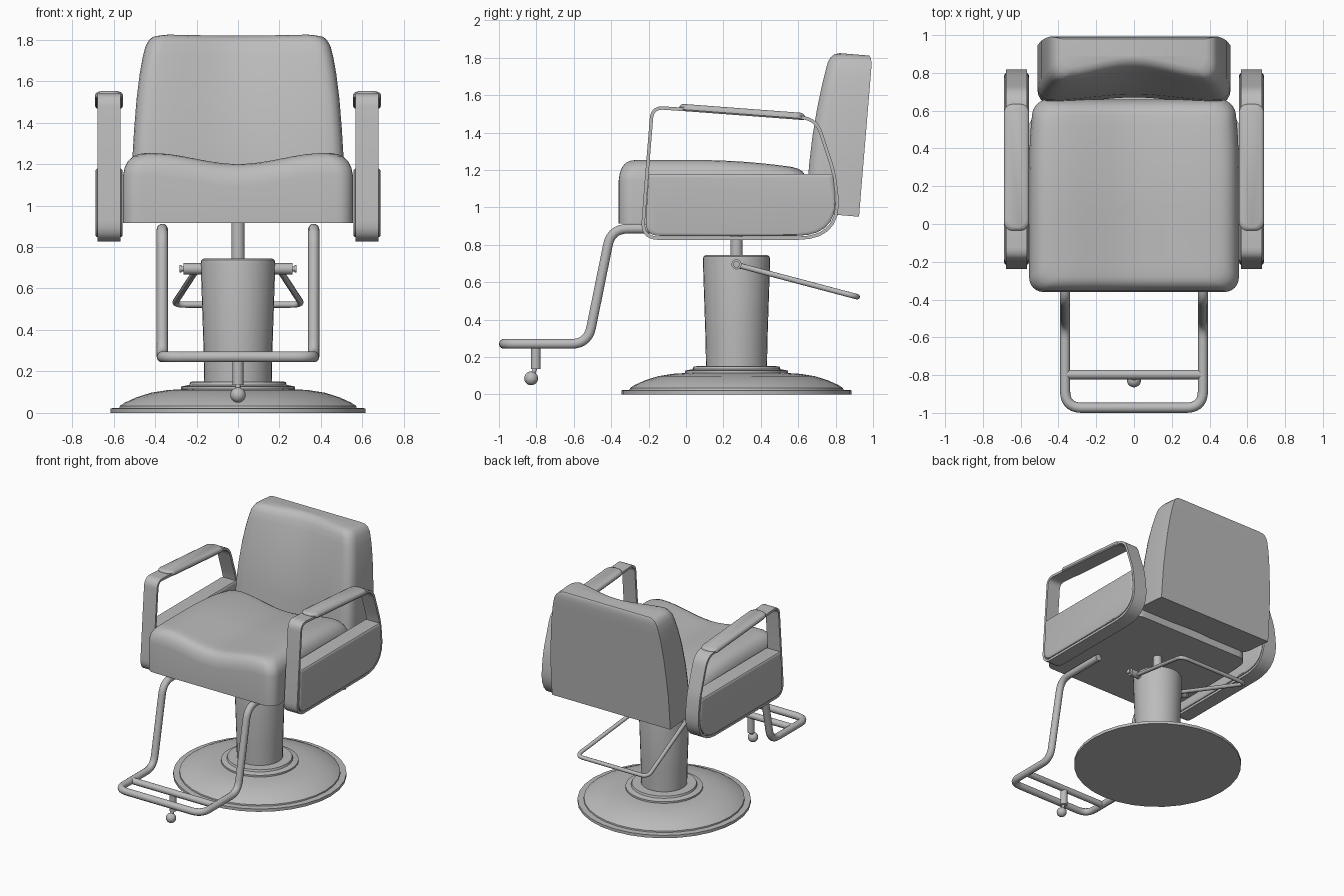
import bpy, bmesh, math
from mathutils import Vector

cube = bpy.data.objects.get("Cube")
if cube:
    bpy.data.objects.remove(cube, do_unlink=True)

grey = bpy.data.materials.new("plain_grey")
grey.use_nodes = True
COLOR = (0.5, 0.5, 0.5, 1)
grey.diffuse_color = COLOR
grey.node_tree.nodes["Principled BSDF"].inputs["Base Color"].default_value = COLOR


def finish(ob, angle=35):
    """Material and smooth shading with sharp creases."""
    ob.data.materials.clear()
    ob.data.materials.append(grey)
    bpy.ops.object.select_all(action='DESELECT')
    ob.select_set(True)
    bpy.context.view_layer.objects.active = ob
    bpy.ops.object.shade_smooth_by_angle(angle=math.radians(angle))
    return ob


def loft(name, rings, closed=False, angle=35):
    """Skin a list of equal-length rings; cap the ends unless closed."""
    bm = bmesh.new()
    vs = [[bm.verts.new(p) for p in r] for r in rings]
    n = len(vs[0])
    for i in range(len(vs) if closed else len(vs) - 1):
        a, b = vs[i], vs[(i + 1) % len(vs)]
        for j in range(n):
            k = (j + 1) % n
            bm.faces.new((a[j], a[k], b[k], b[j]))
    if not closed:
        bm.faces.new(vs[0])
        bm.faces.new(vs[-1])
    bmesh.ops.recalc_face_normals(bm, faces=bm.faces)
    me = bpy.data.meshes.new(name)
    bm.to_mesh(me)
    bm.free()
    ob = bpy.data.objects.new(name, me)
    bpy.context.collection.objects.link(ob)
    return finish(ob, angle)


def lathe(name, profile, x=0, y=0, seg=32, axis='Z', sign=1):
    """Turn (radius, distance) pairs around z, or around x through z = 0.695."""
    rings = []
    for r, h in profile:
        ring = []
        for i in range(seg):
            c, s = (f(2 * math.pi * i / seg) * r for f in (math.cos, math.sin))
            ring.append((x + c, y + s, h) if axis == 'Z' else (sign * h, y + c, 0.695 + s))
        rings.append(ring)
    return loft(name, rings)


def fillet(corners, closed=False, steps=7):
    """Round each corner (point, tangent length) of a path."""
    pts, n = [], len(corners)
    for i, (p, t) in enumerate(corners):
        p = Vector(p)
        if t == 0 or (not closed and i in (0, n - 1)):
            pts.append(p)
            continue
        a = p + (Vector(corners[i - 1][0]) - p).normalized() * t
        b = p + (Vector(corners[(i + 1) % n][0]) - p).normalized() * t
        for k in range(steps + 1):
            u = k / steps
            pts.append(a * (1 - u) ** 2 + p * 2 * u * (1 - u) + b * u * u)
    return pts


def tube(name, corners, radius):
    """Round bar along a filleted path."""
    pts = fillet(corners)
    cu = bpy.data.curves.new(name, 'CURVE')
    cu.dimensions = '3D'
    cu.bevel_depth = radius
    cu.bevel_resolution = 3
    cu.use_fill_caps = True
    sp = cu.splines.new('POLY')
    sp.points.add(len(pts) - 1)
    for q, p in zip(sp.points, pts):
        q.co = (*p, 1)
    ob = bpy.data.objects.new(name, cu)
    bpy.context.collection.objects.link(ob)
    bpy.ops.object.select_all(action='DESELECT')
    ob.select_set(True)
    bpy.context.view_layer.objects.active = ob
    bpy.ops.object.convert(target='MESH')
    return finish(bpy.context.view_layer.objects.active, 45)


def rrect(hx, hy, r, corner=6, edge=14):
    """Rounded rectangle with subdivided edges, centred on the origin."""
    arcs = []
    for q, (sx, sy) in enumerate(((1, 1), (-1, 1), (-1, -1), (1, -1))):
        for k in range(corner + 1):
            a = math.pi / 2 * (q + k / corner)
            arcs.append(Vector((sx * (hx - r) + r * math.cos(a), sy * (hy - r) + r * math.sin(a))))
    out = []
    for i, p in enumerate(arcs):
        out.append(p)
        if i % (corner + 1) == corner:
            nxt = arcs[(i + 1) % len(arcs)]
            out += [p.lerp(nxt, k / edge) for k in range(1, edge)]
    return out


# Pedestal: stepped dome, tapering column and lift post
PY = 0.27
lathe("base_plate", [(0.615, 0), (0.615, 0.022), (0.57, 0.024)], y=PY)
lathe("base_dome", [(0.572, 0.02), (0.57, 0.034), (0.545, 0.05), (0.49, 0.075), (0.42, 0.097),
                    (0.34, 0.11), (0.26, 0.115)], y=PY)
lathe("base_collar", [(0.275, 0.11), (0.275, 0.127), (0.235, 0.135), (0.23, 0.15), (0.16, 0.152)], y=PY)
lathe("column", [(0.163, 0.14), (0.166, 0.3), (0.18, 0.72), (0.177, 0.737), (0.165, 0.745)], y=PY)
lathe("lift_post", [(0.032, 0.74), (0.032, 0.92)], y=PY, seg=20)

# Seat cushion: saddle-shaped top with soft edges
SY = 0.15


def seat_top(x, y):
    z = 1.2 + 0.053 * (0.5 - 0.5 * math.cos(math.pi * min(abs(x) / 0.42, 1)))
    return z - 0.05 * (max(y - 0.05, 0) / 0.6) ** 2


def seat_ring(inset, drop, scale=1.0):
    ring = []
    for p in rrect(0.555 - inset, 0.51 - inset * 0.75, 0.075):
        x, y = p.x * scale, p.y * scale + SY
        x *= 1 - 0.05 * max(0, (y - 0.2) / 0.46) ** 3
        ring.append((x, y, 0.915 if drop is None else seat_top(x, y) - drop))
    return ring


rings = [seat_ring(0, None), seat_ring(0, 0.11), seat_ring(0.008, 0.07), seat_ring(0.025, 0.038),
         seat_ring(0.05, 0.015), seat_ring(0.08, 0.004)]
rings += [seat_ring(0.11, 0, s) for s in (1, 0.88, 0.75, 0.62, 0.5, 0.38, 0.25, 0.12, 0.02)]
loft("seat", rings)

# Backrest: leaning, sides curving inward to the top, hollowed front


def back_ring(z, half, depth, hollow, inset=0.0):
    w = half - inset
    pts = [(-w, 0.925 - inset), (w, 0.925 - inset)]
    front = 0.925 - depth + inset
    pts += [(w, front + 0.07), (w - 0.006, front + 0.04), (w - 0.022, front + 0.014), (w - 0.05, front)]
    for k in range(1, 24):
        x = (w - 0.05) * (1 - k / 12)
        pts.append((x, front + hollow * (0.5 + 0.5 * math.cos(math.pi * min(abs(x) / 0.42, 1)))))
    pts += [(-x, y) for x, y in reversed(pts[2:6])]
    return [(x, y + 0.083 * (z - 0.95), z - 0.083 * (y - 0.925)) for x, y in pts]


loft("backrest", [
    back_ring(0.95, 0.512, 0.285, 0.03), back_ring(1.2, 0.51, 0.288, 0.03),
    back_ring(1.35, 0.501, 0.283, 0.036), back_ring(1.5, 0.489, 0.271, 0.045),
    back_ring(1.62, 0.474, 0.256, 0.053), back_ring(1.7, 0.46, 0.244, 0.06),
    back_ring(1.755, 0.446, 0.234, 0.064), back_ring(1.785, 0.434, 0.224, 0.066, 0.004),
    back_ring(1.802, 0.42, 0.21, 0.066, 0.009), back_ring(1.81, 0.395, 0.19, 0.06, 0.017)])

# Arms: flat band loop, side panel and pad
band_path = fillet([((-0.18, 1.535), 0.06), ((0.695, 1.475), 0.08), ((0.79, 1.19), 0.06),
                    ((0.835, 0.835), 0.24), ((-0.235, 0.835), 0.09), ((-0.215, 1.1), 0.1)], closed=True)
panel_path = fillet([((-0.2, 1.178), 0.012), ((0.785, 1.178), 0.012), ((0.822, 0.848), 0.23),
                     ((-0.22, 0.848), 0.08)], closed=True)
PANEL_MID = Vector((0.3, 1.01))
AX = 0.622

for side, s in (("left", 1), ("right", -1)):
    rings = []
    for i, p in enumerate(band_path):
        d = (band_path[(i + 1) % len(band_path)] - band_path[i - 1]).normalized()
        nrm = Vector((-d.y, d.x)) * 0.009
        rings.append([(s * (AX + w), *(p + nrm * k))
                      for w, k in ((-0.056, -1), (0.056, -1), (0.056, 1), (-0.056, 1))])
    loft(side + "_arm_band", rings, closed=True)

    rings = []
    for w, inset in ((-0.066, 0.018), (-0.064, 0.006), (-0.058, 0), (0.058, 0), (0.064, 0.006), (0.066, 0.018)):
        ring = []
        for p in panel_path:
            v = p - PANEL_MID
            q = PANEL_MID + Vector((v.x * (1 - inset / 0.5), v.y * (1 - inset / 0.165)))
            ring.append((s * (AX + w), q.x, q.y))
        rings.append(ring)
    loft(side + "_arm_panel", rings)

    rings = []
    for inset, h in ((0.006, -0.038), (0, -0.03), (0, -0.016), (0.006, -0.006), (0.018, 0)):
        rings.append([(s * AX + p.x, 0.3 + p.y, 1.554 + h - 0.075 * (0.33 + p.y))
                      for p in rrect(0.067 - inset, 0.335 - inset, 0.048, edge=4)])
    loft(side + "_arm_pad", rings)

    # Pivot stub for the pump lever
    lathe(side + "_lever_pivot", [(0.027, 0.1), (0.027, 0.262), (0.012, 0.263), (0.012, 0.272),
                                  (0.018, 0.273), (0.018, 0.283)], y=PY, seg=16, axis='X', sign=s)

# Pump lever: thin bar bent into a U behind the column
tube("pump_lever", [((-0.2, 0.28, 0.69), 0), ((-0.31, 0.915, 0.522), 0.06),
                    ((0.31, 0.915, 0.522), 0.06), ((0.2, 0.28, 0.69), 0)], 0.015)

# Footrest: one bent tube, a cross bar and a ball foot
half = [((0.365, 0.03, 0.886), 0), ((0.365, -0.4, 0.886), 0.09),
        ((0.365, -0.525, 0.27), 0.09), ((0.365, -0.973, 0.27), 0.09)]
tube("footrest_frame", half + [((-p[0], p[1], p[2]), t) for p, t in reversed(half)], 0.027)
tube("footrest_bar", [((-0.365, -0.797, 0.27), 0), ((0.365, -0.797, 0.27), 0)], 0.025)
lathe("foot_stem", [(0.026, 0.135), (0.026, 0.26)], y=-0.803, seg=16)
tube("foot_pin", [((0, -0.803, 0.15), 0), ((0, -0.825, 0.09), 0)], 0.012)
lathe("foot_ball", [(0.037 * math.sin(a), 0.086 - 0.037 * math.cos(a))
                    for a in (math.pi * (k + 0.15) / 10.3 for k in range(11))], y=-0.828, seg=20)
